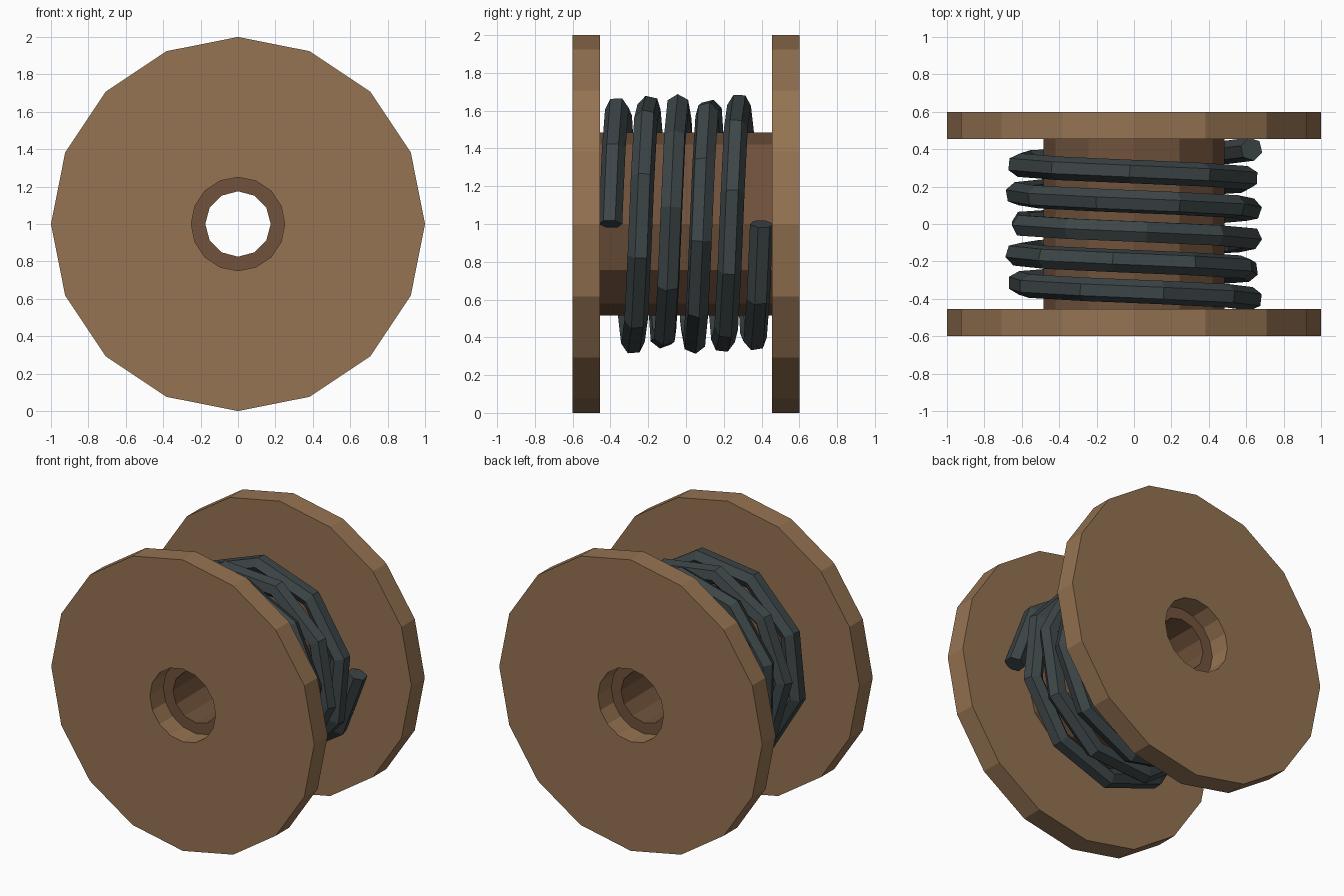
import bpy, bmesh, math

if "Cube" in bpy.data.objects:
    bpy.data.objects.remove(bpy.data.objects["Cube"])


def material(name, colour):
    m = bpy.data.materials.new(name)
    m.diffuse_color = (*colour, 1)
    m.use_nodes = True
    m.node_tree.nodes["Principled BSDF"].inputs["Base Color"].default_value = m.diffuse_color
    return m


wood = material("light wood", (0.30, 0.172, 0.084))
dark_wood = material("dark wood", (0.165, 0.085, 0.045))
cable_grey = material("cable grey", (0.046, 0.060, 0.063))


def tube(name, sides, outer, inner, y0, y1, mat):
    """Pierced disc or pipe along the y axis, centred at z = 1."""
    bm = bmesh.new()
    rings = []
    for r, y in ((outer, y0), (outer, y1), (inner, y1), (inner, y0)):
        rings.append([bm.verts.new((r * math.cos(2 * math.pi * i / sides), y,
                                    1 + r * math.sin(2 * math.pi * i / sides)))
                      for i in range(sides)])
    for a, b in zip(rings, rings[1:] + rings[:1]):
        for i in range(sides):
            j = (i + 1) % sides
            bm.faces.new((a[i], a[j], b[j], b[i]))
    bmesh.ops.recalc_face_normals(bm, faces=bm.faces)
    mesh = bpy.data.meshes.new(name)
    bm.to_mesh(mesh)
    bm.free()
    mesh.materials.append(mat)
    ob = bpy.data.objects.new(name, mesh)
    bpy.context.collection.objects.link(ob)
    return ob


# End discs and hollow core
tube("front_flange", 16, 1.0, 0.25, -0.6, -0.455, wood)
tube("back_flange", 16, 1.0, 0.25, 0.455, 0.6, wood)
tube("core", 12, 0.485, 0.175, -0.456, 0.456, dark_wood)

# Cable: five coarse turns of a six-sided rope
STEPS, TURNS, RADIUS = 47, 5, 0.628
curve = bpy.data.curves.new("cable", 'CURVE')
curve.dimensions = '3D'
curve.bevel_depth = 0.063
curve.bevel_resolution = 1
curve.use_fill_caps = True
spline = curve.splines.new('POLY')
spline.use_smooth = False
spline.points.add(STEPS)
for i, p in enumerate(spline.points):
    t = i / STEPS
    a = 2 * math.pi * TURNS * t
    p.co = (RADIUS * math.cos(a), -0.4 + 0.8 * t, 1 + RADIUS * math.sin(a), 1)
curve.materials.append(cable_grey)
cable = bpy.data.objects.new("cable", curve)
bpy.context.collection.objects.link(cable)
bpy.context.view_layer.objects.active = cable
cable.select_set(True)
bpy.ops.object.convert(target='MESH')
bpy.ops.object.shade_flat()
